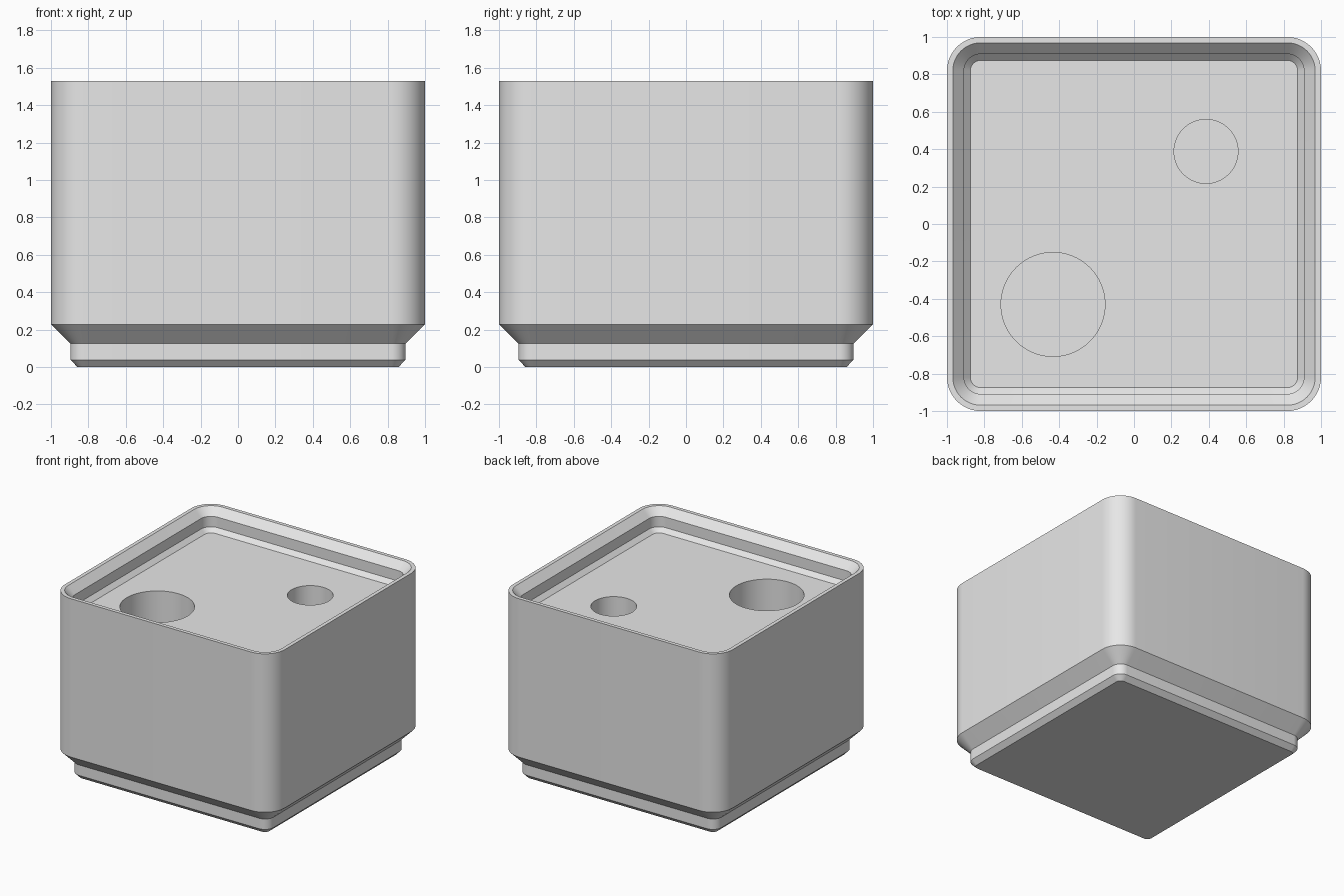
import bpy, bmesh
from math import cos, sin, pi, radians

cube = bpy.data.objects.get("Cube")
if cube:
    bpy.data.objects.remove(cube, do_unlink=True)

grey = bpy.data.materials.new("plain_grey")
grey.use_nodes = True
grey.diffuse_color = (0.8, 0.8, 0.8, 1)
grey.node_tree.nodes["Principled BSDF"].inputs["Base Color"].default_value = (0.8, 0.8, 0.8, 1)

SEGMENTS = 12           # per rounded corner
FLOOR = 1.35            # top of the solid block inside the lip
HOLE_BOTTOM = 0.4


def rounded_ring(bm, half, radius, z):
    """Ring of vertices around a rounded square."""
    ring = []
    for corner, (sx, sy) in enumerate([(1, 1), (-1, 1), (-1, -1), (1, -1)]):
        for i in range(SEGMENTS + 1):
            a = (corner + i / SEGMENTS) * pi / 2
            ring.append(bm.verts.new((sx * (half - radius) + radius * cos(a),
                                      sy * (half - radius) + radius * sin(a), z)))
    return ring


def finish(bm, name):
    bmesh.ops.recalc_face_normals(bm, faces=bm.faces)
    mesh = bpy.data.meshes.new(name)
    bm.to_mesh(mesh)
    bm.free()
    obj = bpy.data.objects.new(name, mesh)
    mesh.materials.append(grey)
    bpy.context.collection.objects.link(obj)
    return obj


# Bin body: half width, corner radius, height; up the foot and wall, down the lip
profile = [
    (0.858, 0.039, 0), (0.896, 0.077, 0.039), (0.896, 0.077, 0.125), (1, 0.181, 0.229),
    (1, 0.181, 1.53), (0.969, 0.15, 1.53), (0.909, 0.09, 1.47), (0.909, 0.09, 1.384),
    (0.875, 0.056, FLOOR),
]
bm = bmesh.new()
rings = [rounded_ring(bm, *p) for p in profile]
for low, high in zip(rings, rings[1:]):
    for i in range(len(low)):
        j = (i + 1) % len(low)
        bm.faces.new((low[i], low[j], high[j], high[i]))
bm.faces.new(rings[0])
bm.faces.new(rings[-1])
body = finish(bm, "storage_bin")

# Two round pockets in the top
bpy.context.view_layer.objects.active = body
for name, x, y, r in [("large_pocket", -0.433, -0.43, 0.278), ("small_pocket", 0.385, 0.388, 0.171)]:
    bm = bmesh.new()
    bmesh.ops.create_cone(bm, cap_ends=True, segments=64, radius1=r, radius2=r, depth=FLOOR + 0.1 - HOLE_BOTTOM)
    bmesh.ops.translate(bm, verts=bm.verts, vec=(x, y, (FLOOR + 0.1 + HOLE_BOTTOM) / 2))
    cutter = finish(bm, name + "_cutter")
    cutter.hide_render = True
    cut = body.modifiers.new(name, "BOOLEAN")
    cut.operation = "DIFFERENCE"
    cut.solver = "EXACT"
    cut.object = cutter
    bpy.ops.object.modifier_apply(modifier=cut.name)
    bpy.data.objects.remove(cutter, do_unlink=True)

# Smooth corners, crisp rims
bpy.ops.object.select_all(action="DESELECT")
body.select_set(True)
bpy.ops.object.shade_smooth_by_angle(angle=radians(30))
